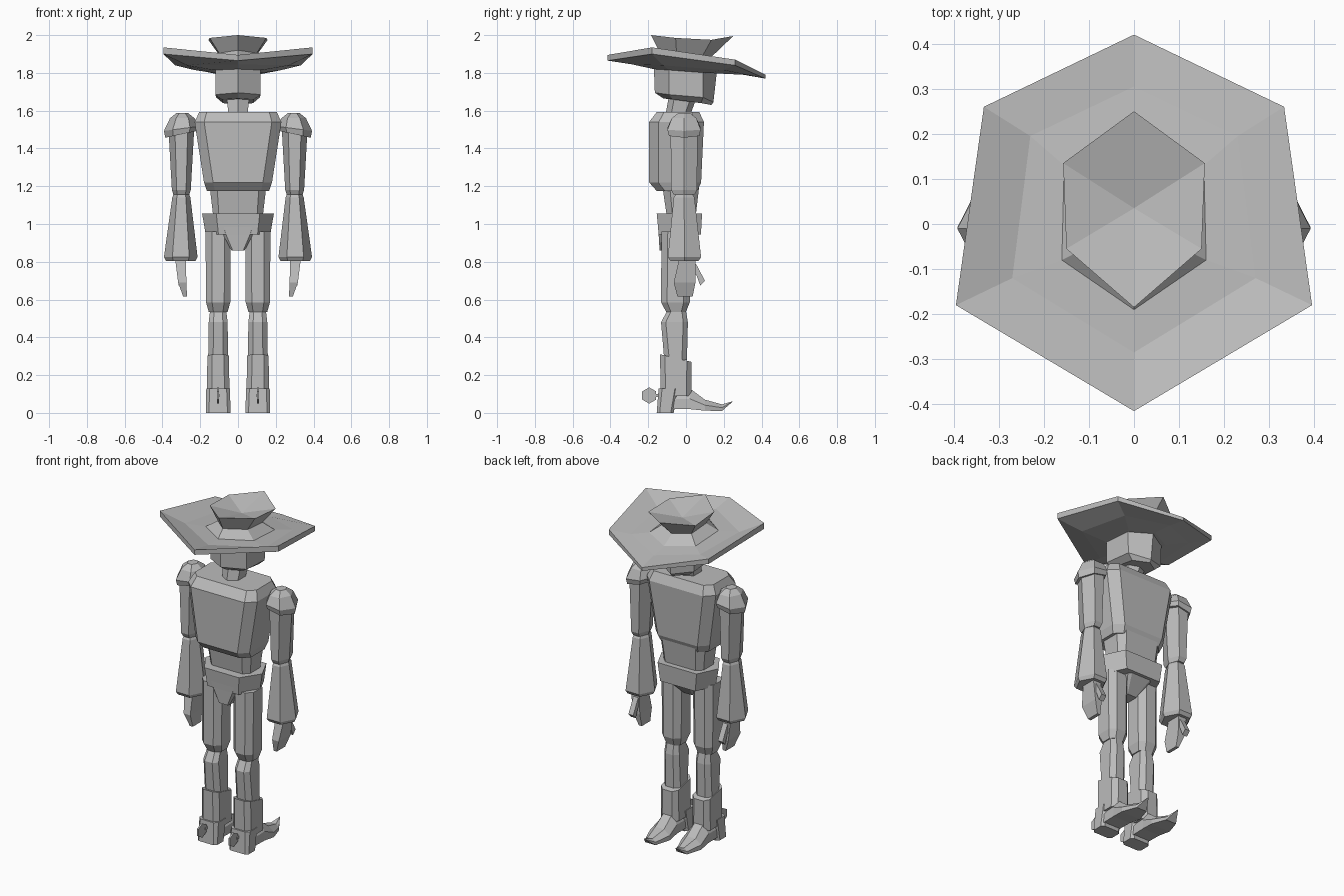
import bpy, bmesh, math

if "Cube" in bpy.data.objects:
    bpy.data.objects.remove(bpy.data.objects["Cube"])

grey = bpy.data.materials.new("plain grey")
grey.diffuse_color = (0.5, 0.5, 0.5, 1)
grey.use_nodes = True
grey.node_tree.nodes["Principled BSDF"].inputs["Base Color"].default_value = grey.diffuse_color


def loft(name, rings, end_point=None):
    """Skin a stack of equal-length rings into a closed flat-faced solid."""
    bm = bmesh.new()
    vs = [[bm.verts.new(p) for p in r] for r in rings]
    n = len(vs[0])
    for a, b in zip(vs, vs[1:]):
        for i in range(n):
            j = (i + 1) % n
            bm.faces.new((a[i], a[j], b[j], b[i]))
    bm.faces.new(vs[0][::-1])
    if end_point:
        tip = bm.verts.new(end_point)
        for i in range(n):
            bm.faces.new((vs[-1][i], vs[-1][(i + 1) % n], tip))
    else:
        bm.faces.new(vs[-1])
    bmesh.ops.recalc_face_normals(bm, faces=bm.faces)
    me = bpy.data.meshes.new(name)
    bm.to_mesh(me)
    bm.free()
    me.materials.append(grey)
    ob = bpy.data.objects.new(name, me)
    bpy.context.collection.objects.link(ob)
    return ob


def hexa(front, sf, sb, back, zs):
    """Six-sided ring, symmetric in x, with points on the centre line."""
    zf, zsf, zsb, zb = zs
    return [(0, front, zf), (sf[0], sf[1], zsf), (sb[0], sb[1], zsb),
            (0, back, zb), (-sb[0], sb[1], zsb), (-sf[0], sf[1], zsf)]


def octo(cx, hx, y0, y1, z, c=0.3, z1=None):
    """Chamfered rectangle ring; z1 is the height at the y1 side."""
    z1 = z if z1 is None else z1
    k = c * min(hx, (y1 - y0) / 2)
    pts = [(-hx + k, y0), (hx - k, y0), (hx, y0 + k), (hx, y1 - k),
           (hx - k, y1), (-hx + k, y1), (-hx, y1 - k), (-hx, y0 + k)]
    return [(cx + x, y, z + (z1 - z) * (y - y0) / (y1 - y0)) for x, y in pts]


def ring6(cx, cy, rx, ry, z, tilt=0.0):
    """Hexagon with points towards the sides."""
    return [(cx + rx * math.cos(a), cy + ry * math.sin(a) / 0.866,
             z + tilt * math.cos(a)) for a in (math.radians(60 * i) for i in range(6))]


def slab(name, outline, cx, hw, taper=1.0):
    """Side outline (y, z) extruded across x."""
    return loft(name, [[(cx - hw, y, z) for y, z in outline],
                       [(cx + hw, y, z) for y, z in outline]])


def both(ob):
    """Copy a part to the other side."""
    m = ob.modifiers.new("mirror", 'MIRROR')
    m.use_axis = (True, False, False)


# hat: underside, brim edge, dished brim, flared crown with a dent
outer = dict(front=-.415, sf=(.395, -.18), sb=(.333, .26), back=.42)
mid = dict(front=-.285, sf=(.27, -.12), sb=(.23, .195), back=.305)
loft("hat", [
    hexa(-.17, (.13, -.09), (.13, .11), .18, (1.82, 1.815, 1.80, 1.80)),
    hexa(**mid, zs=(1.845, 1.84, 1.815, 1.79)),
    hexa(**outer, zs=(1.865, 1.90, 1.84, 1.77)),
    hexa(**outer, zs=(1.895, 1.935, 1.87, 1.79)),
    hexa(**mid, zs=(1.875, 1.87, 1.845, 1.82)),
    hexa(-.19, (.16, -.08), (.155, .13), .21, (1.875, 1.865, 1.85, 1.84)),
    hexa(-.145, (.10, -.05), (.10, .09), .135, (1.92, 1.905, 1.895, 1.885)),
    hexa(-.185, (.15, -.055), (.157, .135), .25, (2.0, 1.985, 1.975, 1.995)),
], (0, .035, 1.945))

# head and neck
loft("head", [
    hexa(-.12, (.085, -.07), (.08, .08), .135, (1.665, 1.66, 1.64, 1.63)),
    hexa(-.165, (.12, -.09), (.115, .09), .145, (1.695, 1.685, 1.67, 1.645)),
    hexa(-.17, (.12, -.09), (.12, .09), .165, (1.83, 1.83, 1.82, 1.82)),
])
loft("neck", [
    hexa(-.11, (.05, -.08), (.05, -.01), .02, (1.57,) * 4),
    hexa(-.09, (.06, -.06), (.06, .03), .06, (1.68,) * 4),
])

# torso and waist
loft("torso", [
    octo(0, .165, -.155, .06, 1.175, .4),
    octo(0, .18, -.195, .08, 1.22, .35),
    octo(0, .23, -.195, .095, 1.54, .35),
    octo(0, .205, -.155, .07, 1.593, .35),
])
loft("waist", [octo(0, .13, -.10, .05, 1.03, .4), octo(0, .15, -.125, .07, 1.2, .4)])

# hips and crotch wedge
hip = [(-.115, -.155), (.115, -.155), (.19, -.04), (.13, .085), (-.13, .085), (-.19, -.04)]
loft("hips", [[(x * .9, y * .93, .945) for x, y in hip], [(x, y, 1.055) for x, y in hip]])
loft("crotch", [
    octo(0, .035, -.14, -.02, .86, .2),
    octo(0, .08, -.145, .06, .945, .2),
    octo(0, .12, -.153, .083, 1.05, .2),
])

# legs
LX = .105
both(loft("thigh", [
    octo(LX, .05, -.105, .0, .535, .5),
    octo(LX, .064, -.132, .02, .585, .5),
    octo(LX, .067, -.13, .02, .96, .5),
]))
both(loft("shin", [
    octo(LX, .053, -.115, .005, .28, .5),
    octo(LX, .05, -.132, .01, .48, .5),
    octo(LX, .043, -.10, .0, .54, .5),
]))

# boots: shaft, heel, foot with curled toe
both(loft("boot_shaft", [
    octo(LX, .06, -.135, .03, .09, .45),
    octo(LX, .057, -.137, .03, .31, .45, .27),
]))
both(loft("boot_heel", [
    octo(LX, .065, -.155, -.065, 0, .35),
    octo(LX, .063, -.145, -.04, .13, .35),
]))


def foot_ring(y, hw, z0, z1):
    return [(LX - hw, y, z0), (LX + hw, y, z0), (LX + hw, y, (z0 + z1) / 2),
            (LX + hw * .45, y, z1), (LX - hw * .45, y, z1), (LX - hw, y, (z0 + z1) / 2)]


both(loft("boot_foot", [
    foot_ring(-.11, .055, .02, .12),
    foot_ring(.02, .058, .02, .13),
    foot_ring(.10, .065, .012, .07),
    foot_ring(.19, .035, .01, .045),
], (LX, .25, .062)))

# spurs
both(slab("spur_arm", [(-.17, .085), (-.13, .085), (-.13, .1), (-.17, .1)], LX, .006))
both(slab("spur_wheel", [(-.195 + .043 * math.sin(math.radians(60 * i)),
                          .092 + .043 * math.cos(math.radians(60 * i)))
                         for i in range(6)], LX, .005))

# arms
AX = .30
both(loft("shoulder_cap", [
    ring6(AX, -.01, .085, .08, 1.475, -.018),
    ring6(AX, -.01, .092, .088, 1.505, -.012),
    ring6(AX - .005, -.01, .065, .065, 1.56),
    ring6(AX - .005, -.01, .03, .03, 1.588),
]))
both(loft("upper_arm", [
    ring6(AX, -.01, .042, .055, 1.155),
    ring6(AX, -.01, .05, .068, 1.18),
    ring6(AX, -.01, .068, .072, 1.50),
]))
both(loft("elbow", [ring6(AX, -.01, .036, .04, 1.13), ring6(AX, -.01, .036, .04, 1.18)]))
both(loft("forearm", [
    ring6(AX + .003, -.008, .078, .075, .805),
    ring6(AX + .003, -.008, .089, .088, .825),
    ring6(AX, -.01, .048, .055, 1.14),
    ring6(AX, -.01, .042, .045, 1.155),
]))


# hands: tapered palm curling inwards, plus a thumb
def palm_ring(x, hw, y0, y1, z):
    return [(x - hw, y0, z), (x + hw, y0, z), (x + hw, y1, z), (x - hw, y1, z)]


both(loft("hand", [
    palm_ring(.28, .01, -.045, .035, .615),
    palm_ring(.295, .022, -.065, .05, .69),
    palm_ring(.305, .028, -.035, .05, .82),
]))
both(slab("thumb", [(.03, .80), (.055, .785), (.10, .70), (.075, .675), (.055, .73), (.03, .74)],
          .298, .016))
